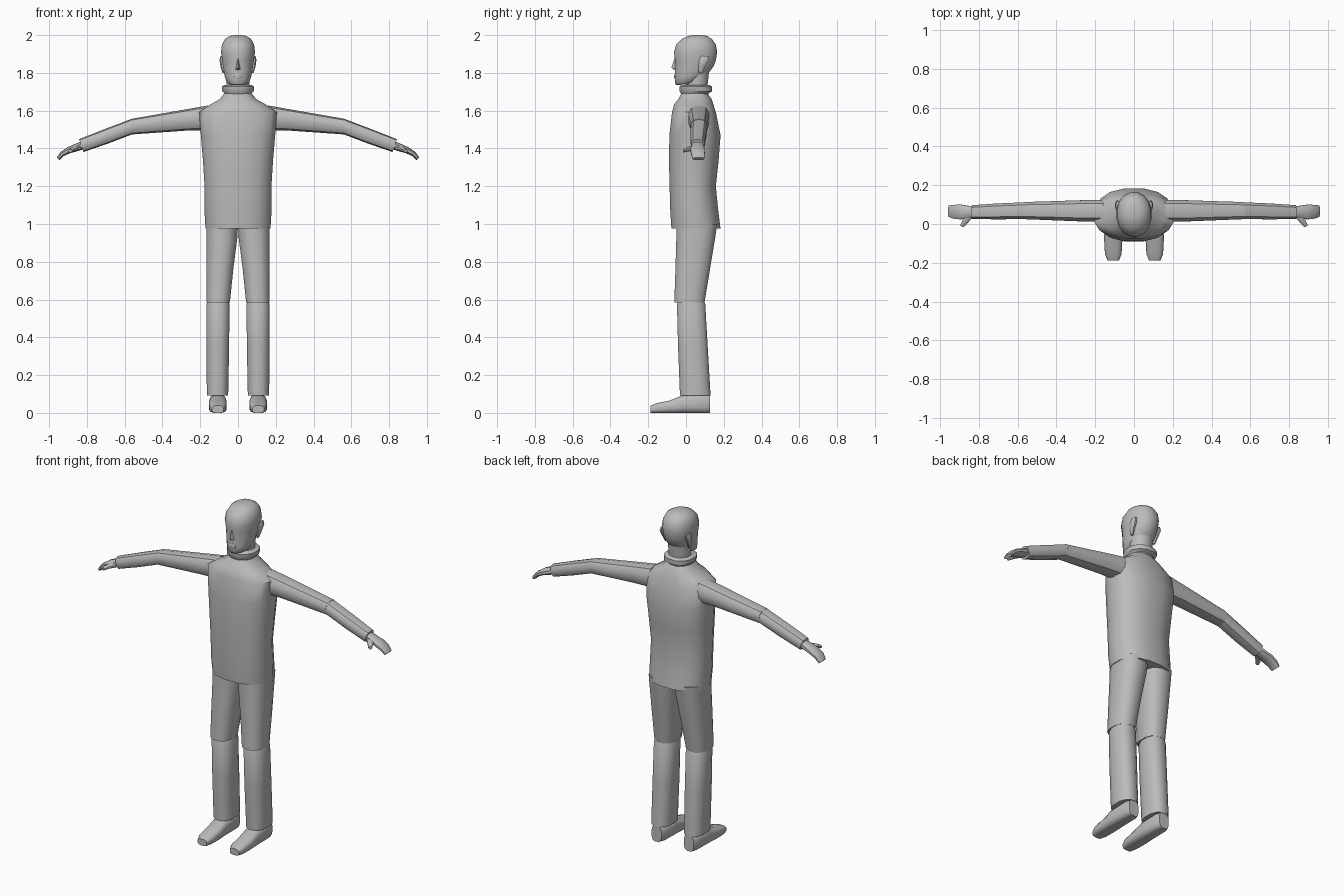
import bpy, bmesh, math
from mathutils import Vector

grey = bpy.data.materials.new("plain grey")
grey.diffuse_color = (0.5, 0.5, 0.5, 1)


def finish(name, bm, mirror=False, angle=40):
    bmesh.ops.recalc_face_normals(bm, faces=bm.faces)
    me = bpy.data.meshes.new(name)
    bm.to_mesh(me)
    bm.free()
    me.materials.append(grey)
    ob = bpy.data.objects.new(name, me)
    bpy.context.collection.objects.link(ob)
    bpy.ops.object.select_all(action='DESELECT')
    ob.select_set(True)
    bpy.context.view_layer.objects.active = ob
    bpy.ops.object.shade_smooth_by_angle(angle=math.radians(angle))
    if mirror:
        ob.modifiers.new("mirror", 'MIRROR').use_clip = False
        ob.modifiers["mirror"].use_mirror_merge = False
    return ob


def loft(name, rings, sides=12, power=2.3, mirror=False, angle=40):
    """Skin rounded-box rings, each given as (centre, half width vector, half depth vector)."""
    pts = []
    for i in range(sides):
        a = 2 * math.pi * (i + 0.5) / sides
        c, s = math.cos(a), math.sin(a)
        pts.append((math.copysign(abs(c) ** (2 / power), c),
                    math.copysign(abs(s) ** (2 / power), s)))
    mx, my = max(p[0] for p in pts), max(p[1] for p in pts)
    bm = bmesh.new()
    loops = [[bm.verts.new(Vector(c) + Vector(u) * (p / mx) + Vector(v) * (q / my))
              for p, q in pts] for c, u, v in rings]
    for a, b in zip(loops, loops[1:]):
        for i in range(sides):
            j = (i + 1) % sides
            bm.faces.new((a[i], a[j], b[j], b[i]))
    bm.faces.new(loops[0][::-1])
    bm.faces.new(loops[-1])
    return finish(name, bm, mirror, angle)


def level(z, x0, x1, y0, y1, tilt=0):
    """Horizontal ring from its bounds; tilt raises the back."""
    return (((x0 + x1) / 2, (y0 + y1) / 2, z),
            ((x1 - x0) / 2, 0, 0), (0, (y1 - y0) / 2, tilt))


def limb(x, z, y0, y1, half, lean):
    """Upright ring across an arm, leaning with its direction."""
    return ((x, (y0 + y1) / 2, z), (0, (y1 - y0) / 2, 0),
            (half * math.sin(lean), 0, half * math.cos(lean)))


# Jacket body
loft("jacket", [level(z, -w, w, a, b) for z, w, a, b in [
    (0.975, 0.172, -0.077, 0.183), (1.06, 0.177, -0.083, 0.172),
    (1.20, 0.177, -0.087, 0.158), (1.33, 0.185, -0.09, 0.172),
    (1.47, 0.197, -0.088, 0.183), (1.592, 0.206, -0.074, 0.158),
    (1.632, 0.148, -0.064, 0.145), (1.662, 0.095, -0.04, 0.135),
    (1.69, 0.074, -0.025, 0.115)]], 16, 2.4)

# Rolled collar
loft("collar", [level(z, -w, w, a, b) for z, w, a, b in [
    (1.67, 0.068, -0.02, 0.115), (1.692, 0.072, -0.027, 0.12),
    (1.702, 0.083, -0.034, 0.138), (1.728, 0.085, -0.034, 0.138),
    (1.735, 0.074, -0.026, 0.125)]], 12, 2.3)

# Neck
loft("neck", [level(1.70, -0.06, 0.06, 0.0, 0.11),
              level(1.83, -0.065, 0.065, 0.0, 0.125)], 12, 2)

# Head
loft("head", [level(z, -w, w, a, b, t) for z, w, a, b, t in [
    (1.738, 0.040, -0.052, 0.035, 0.002), (1.752, 0.060, -0.058, 0.075, 0.008),
    (1.785, 0.071, -0.058, 0.115, 0.008), (1.83, 0.079, -0.058, 0.146, 0.004),
    (1.865, 0.084, -0.058, 0.158, 0), (1.91, 0.090, -0.064, 0.165, 0),
    (1.95, 0.085, -0.052, 0.158, 0), (1.98, 0.069, -0.022, 0.137, 0),
    (1.996, 0.042, 0.012, 0.11, 0), (2.0, 0.018, 0.035, 0.08, 0)]], 16, 2.1, angle=60)

# Nose wedge
bm = bmesh.new()
bridge = bm.verts.new((0, -0.06, 1.878))
tip = bm.verts.new((0, -0.078, 1.828))
left, right = [bm.verts.new((s * 0.018, -0.05, 1.815)) for s in (-1, 1)]
base = bm.verts.new((0, -0.054, 1.812))
for f in ((bridge, left, tip), (bridge, tip, right), (tip, left, base), (tip, base, right)):
    bm.faces.new(f)
finish("nose", bm, angle=60)

# Lips
loft("lips", [level(1.767, -0.016, 0.016, -0.060, -0.04),
              level(1.78, -0.025, 0.025, -0.064, -0.04),
              level(1.794, -0.014, 0.014, -0.060, -0.04)], 8, 2)

# Ears
loft("ears", [level(z, 0.072, w, a, b) for z, w, a, b in [
    (1.80, 0.083, 0.068, 0.085), (1.835, 0.093, 0.066, 0.102),
    (1.87, 0.098, 0.07, 0.12), (1.89, 0.092, 0.08, 0.118)]], 8, 2.2, True)

# Sleeves, in two sections meeting at the elbow
loft("upper_sleeves", [limb(0.165, 1.562, 0.012, 0.125, 0.066, -0.1),
                       limb(0.26, 1.553, 0.013, 0.123, 0.059, -0.15),
                       limb(0.565, 1.515, 0.025, 0.113, 0.041, 0.12)], 10, 2.5, True)
loft("lower_sleeves", [limb(0.563, 1.515, 0.026, 0.112, 0.040, 0.12),
                       limb(0.70, 1.463, 0.024, 0.106, 0.039, 0.32),
                       limb(0.83, 1.415, 0.026, 0.097, 0.036, 0.32)], 10, 2.5, True)

# Hands with fingers curling down
loft("hands", [limb(0.81, 1.421, 0.035, 0.090, 0.022, 0.35),
               limb(0.85, 1.407, 0.031, 0.093, 0.021, 0.38),
               limb(0.895, 1.391, 0.024, 0.100, 0.017, 0.45),
               limb(0.93, 1.371, 0.028, 0.099, 0.014, 0.65),
               limb(0.953, 1.345, 0.036, 0.096, 0.010, 0.8)], 10, 2.6, True)

# Thumbs
loft("thumbs", [((0.845, 0.045, 1.403), (0.016, 0.008, 0), (0, 0, 0.014)),
                ((0.868, 0.018, 1.398), (0.014, 0.008, 0), (0, 0, 0.012)),
                ((0.888, -0.013, 1.387), (0.009, 0.004, 0), (0, 0, 0.008))], 8, 2.2, True)

# Trousers, in two sections meeting at the knee
loft("thighs", [level(1.0, 0.0, 0.168, -0.05, 0.165),
                level(0.93, 0.003, 0.168, -0.051, 0.155),
                level(0.76, 0.025, 0.168, -0.056, 0.127),
                level(0.585, 0.043, 0.167, -0.062, 0.098)], 12, 2.5, True)
loft("shins", [level(0.60, 0.055, 0.158, -0.038, 0.09),
               level(0.575, 0.045, 0.167, -0.048, 0.102),
               level(0.35, 0.047, 0.167, -0.042, 0.115),
               level(0.093, 0.052, 0.165, -0.032, 0.13)], 12, 2.5, True)

# Shoes, skinned from heel to toe
loft("shoes", [((0.107, y, h / 2), (w, 0, 0), (0, 0, h / 2)) for y, w, h in [
    (0.127, 0.032, 0.095), (0.10, 0.044, 0.097), (-0.02, 0.046, 0.092),
    (-0.085, 0.047, 0.066), (-0.155, 0.043, 0.052), (-0.188, 0.030, 0.038)]],
    12, 3.2, True, 50)
